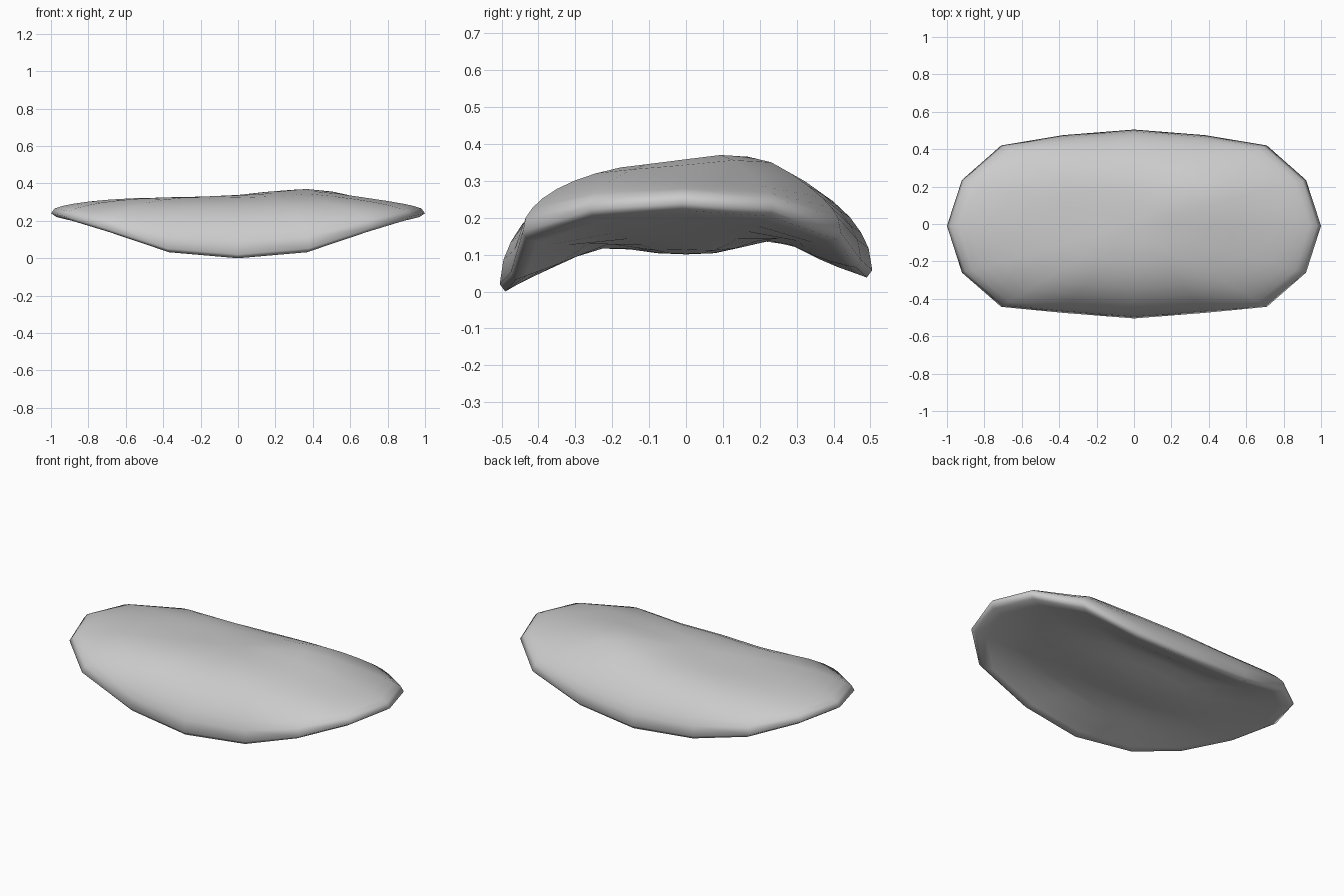
import bpy, bmesh, math

if "Cube" in bpy.data.objects:
    bpy.data.objects.remove(bpy.data.objects["Cube"])

# rim outline on the right half, front to back: x, y, z
HALF = [(0, -.505, .02), (.38, -.475, .052), (.71, -.443, .16), (.92, -.26, .222),
        (1, -.01, .24), (.92, .235, .224), (.71, .42, .16), (.38, .475, .085), (0, .505, .058)]
RIM = HALF + [(-x, y, z) for x, y, z in HALF[-2:0:-1]]
N = len(RIM)


def bump(x, y, cx, cy, rx, ry):
    return math.exp(-((x - cx) / rx) ** 2 - ((y - cy) / ry) ** 2)


# domed upper surface, with a gentle swelling on one side
def top_z(x, y, t, rim):
    f = 1 - (1 - t ** 3) ** .6
    z = .33 + (rim + .012 - .33) * f
    fade = 1 - t ** 4
    return z + fade * (.045 * bump(x, y, .38, .16, .3, .2)
                       + .012 * bump(x, y, .3, -.1, .4, .2)
                       - .006 * bump(x, y, -.25, .07, .25, .15))


# underside, sagging in the middle and arched from front to back
def bottom_z(x, y, t, rim):
    s = min(t / .97, 1)
    along = abs(x) / (abs(x) + 2 * abs(y) + 1e-6)
    f = s ** (3 - along)
    z = .10 + (rim - .02 - .10) * f
    fade = 1 - s ** 4
    return z + fade * (.05 * bump(x, y, 0, .25, .8, .11)
                       + .03 * bump(x, y, 0, -.23, .8, .11))


def ring(bm, t, height):
    verts = []
    for x, y, r in RIM:
        z = height(x * t, y * t, t, r) if height else r
        verts.append(bm.verts.new((x * t, y * t, z)))
    return verts


bm = bmesh.new()
levels = [.2, .4, .55, .68, .79, .88, .94, .98]
rings = [ring(bm, t, top_z) for t in levels]
rings.append(ring(bm, 1, None))
rings += [ring(bm, t, bottom_z) for t in [.97, .91, .82, .72, .6, .47, .32, .16]]

# skin between rings, then close both centres
for a, b in zip(rings, rings[1:]):
    for i in range(N):
        j = (i + 1) % N
        bm.faces.new((a[i], b[i], b[j], a[j]))
for loop, height in ((rings[0], top_z), (rings[-1], bottom_z)):
    c = bm.verts.new((0, 0, height(0, 0, 0, .2)))
    for i in range(N):
        bm.faces.new((c, loop[i], loop[(i + 1) % N]))
bmesh.ops.recalc_face_normals(bm, faces=bm.faces)
for f in bm.faces:
    f.smooth = True

mesh = bpy.data.meshes.new("curved_cushion")
bm.to_mesh(mesh)
bm.free()
cushion = bpy.data.objects.new("curved_cushion", mesh)
bpy.context.collection.objects.link(cushion)
